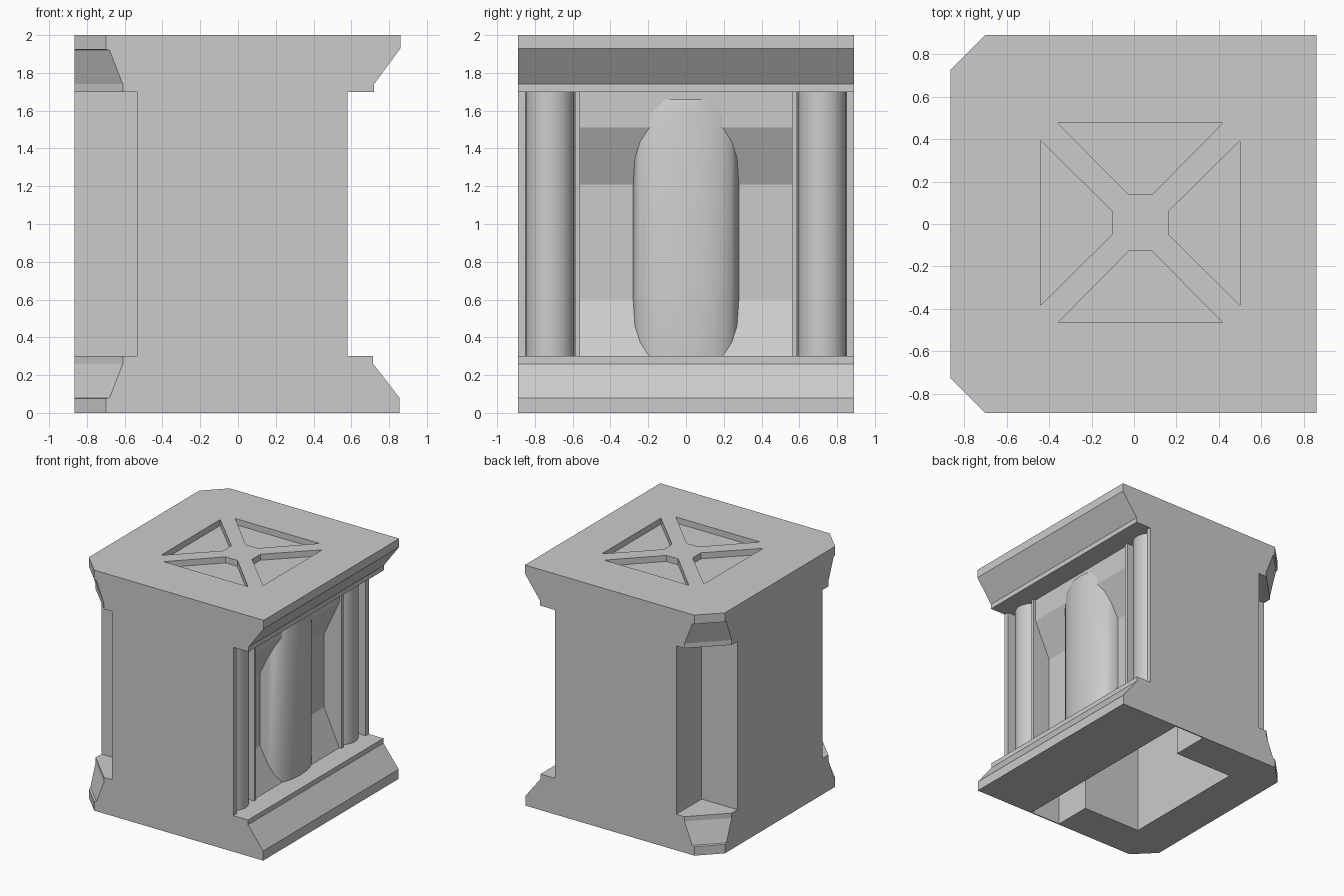
import bpy, bmesh, math

old = bpy.data.objects.get("Cube")
if old:
    bpy.data.objects.remove(old, do_unlink=True)

grey = bpy.data.materials.new("plain_grey")
grey.use_nodes = True
grey.diffuse_color = (0.6, 0.6, 0.6, 1)
grey.node_tree.nodes["Principled BSDF"].inputs["Base Color"].default_value = (0.6, 0.6, 0.6, 1)


def loft(name, rings, smooth=False):
    """Closed solid through rings of 3D points."""
    bm = bmesh.new()
    rows = [[bm.verts.new(p) for p in ring] for ring in rings]
    n = len(rows[0])
    for a, b in zip(rows, rows[1:]):
        for i in range(n):
            j = (i + 1) % n
            bm.faces.new((a[i], a[j], b[j], b[i]))
    bm.faces.new(rows[0])
    bm.faces.new(rows[-1])
    bmesh.ops.recalc_face_normals(bm, faces=bm.faces)
    mesh = bpy.data.meshes.new(name)
    bm.to_mesh(mesh)
    bm.free()
    mesh.materials.append(grey)
    obj = bpy.data.objects.new(name, mesh)
    bpy.context.collection.objects.link(obj)
    if smooth:
        bpy.ops.object.select_all(action='DESELECT')
        obj.select_set(True)
        bpy.context.view_layer.objects.active = obj
        bpy.ops.object.shade_smooth_by_angle(angle=math.radians(35))
    return obj


def prism_z(name, outline, z0, z1, smooth=False):
    return loft(name, [[(x, y, z) for x, y in outline] for z in (z0, z1)], smooth)


def prism_y(name, profile, y0, y1):
    return loft(name, [[(x, y, z) for x, z in profile] for y in (y0, y1)])


def box(name, x0, x1, y0, y1, z0, z1):
    return prism_z(name, [(x0, y0), (x1, y0), (x1, y1), (x0, y1)], z0, z1)


def cut(target, cutter):
    cutter.hide_render = True
    mod = target.modifiers.new("cut", 'BOOLEAN')
    mod.operation, mod.solver, mod.object = 'DIFFERENCE', 'EXACT', cutter
    bpy.context.view_layer.objects.active = target
    bpy.ops.object.modifier_apply(modifier=mod.name)
    bpy.data.objects.remove(cutter, do_unlink=True)


BACK, SIDE, NICHE = -0.865, 0.89, 0.36

# Housing with flared base and top ledges, open niche on the +x side
housing = prism_y("housing", [
    (BACK, 0), (0.855, 0), (0.855, 0.08), (0.715, 0.26), (0.715, 0.3), (NICHE, 0.3),
    (NICHE, 1.7), (0.72, 1.7), (0.72, 1.74), (0.86, 1.93), (0.86, 2), (BACK, 2)], -SIDE, SIDE)

# Corner notches and tapered corner chamfers on the -x side
m = 0.1
for s in (-1, 1):
    y_in, y_out = sorted((s * 0.56, s * 1.0))
    cut(housing, box("notch_cutter", -1, -0.535, y_in, y_out, 0.3, 1.7))
    for top in (False, True):
        rings = []
        for z, c in ((-0.1, 0.165), (0.075, 0.165), (0.08, 0.185), (0.26, 0.255), (0.32, 0.255)):
            z = 2 - z if top else z
            rings.append([(BACK - m, s * (SIDE + m), z),
                          (BACK + c + m, s * (SIDE + m), z),
                          (BACK - m, s * (SIDE - c - m), z)])
        cut(housing, loft("chamfer_cutter", rings))

# Hollow underside with cross slot
cut(housing, prism_z("hollow_cutter", [
    (-0.51, -0.56), (0.03, -0.56), (0.03, -0.88), (0.31, -0.88),
    (0.31, 0.88), (0.03, 0.88), (0.03, 0.56), (-0.51, 0.56)], -0.1, 1.9))

# Four recessed triangles on the lid, leaving an X
for k in range(4):
    c, s = round(math.cos(k * math.pi / 2)), round(math.sin(k * math.pi / 2))
    pts = [(0.47, -0.388), (0.47, 0.388), (0.133, 0.055), (0.133, -0.055)]
    cut(housing, prism_z("lid_cutter", [(0.03 + x * c - y * s, 0.005 + x * s + y * c)
                                       for x, y in pts], 1.95, 2.1))

# Niche back panel with sloped top and bottom
prism_y("back_panel", [(0.35, 0.29), (0.54, 0.29), (0.54, 0.3), (0.4, 0.6), (0.4, 1.21),
                       (0.54, 1.51), (0.54, 1.71), (0.35, 1.71)], -0.565, 0.565)

# Side walls, fins and round side columns of the niche
for s, side in ((-1, "right"), (1, "left")):
    a, b = sorted((s * 0.85, s * SIDE))
    box(side + "_niche_wall", 0.35, 0.58, a, b, 0.29, 1.71)
    a, b = sorted((s * 0.56, s * 0.585))
    box(side + "_fin", 0.35, 0.56, a, b, 0.29, 1.71)
    ring = [(0.445 + 0.13 * math.cos(t * math.pi / 10), s * 0.72 + 0.13 * math.sin(t * math.pi / 10))
            for t in range(20)]
    prism_z(side + "_column", ring, 0.29, 1.71, True)

# Broad centre column with a chamfered top
rings = []
for z, sx, sy in ((0.29, 1, 1), (1.58, 1, 1), (1.66, 0.9, 0.72)):
    arc = [math.pi * (i / 12 - 0.5) for i in range(13)]
    ring = [(0.4 + 0.178 * sx * math.cos(t) ** 0.75 if abs(t) < 1.5 else 0.4,
             0.28 * sy * math.sin(t), z) for t in arc]
    rings.append(ring + [(0.35, 0.28 * sy, z), (0.35, -0.28 * sy, z)])
loft("centre_column", rings, True)
